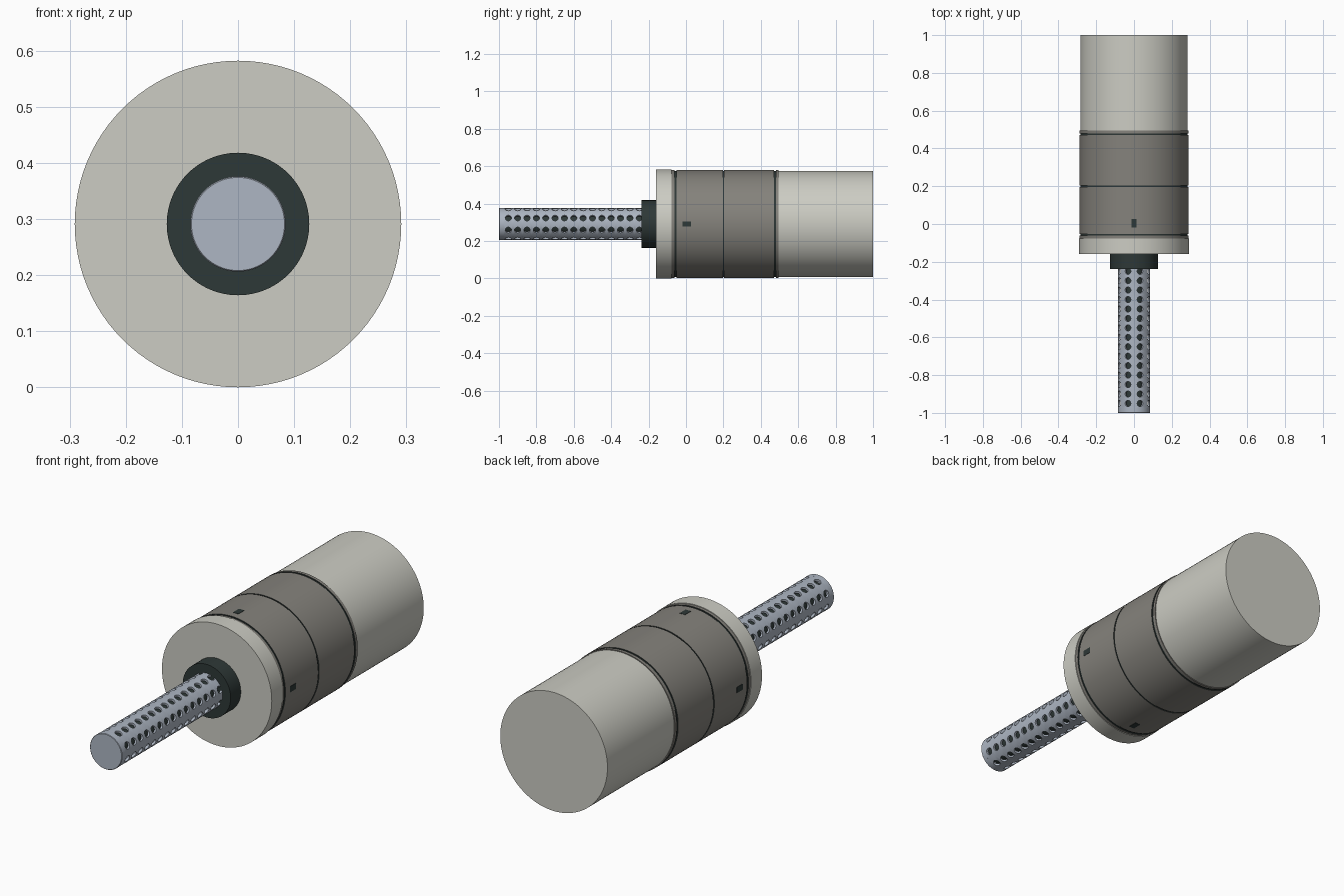
import bpy, bmesh, math
from mathutils import Matrix

if "Cube" in bpy.data.objects:
    bpy.data.objects.remove(bpy.data.objects["Cube"], do_unlink=True)

AXIS_Z = 0.291
TUBE_R = 0.085


def linear(c):
    return c / 12.92 if c <= 0.04045 else ((c + 0.055) / 1.055) ** 2.4


def material(name, *srgb):
    m = bpy.data.materials.new(name)
    m.use_nodes = True
    col = (*[linear(c) for c in srgb], 1.0)
    m.diffuse_color = col
    m.node_tree.nodes["Principled BSDF"].inputs["Base Color"].default_value = col
    return m


PALE = material("pale warm grey", 0.80, 0.80, 0.765)
GREY = material("mid warm grey", 0.52, 0.51, 0.485)
DARK = material("dark green black", 0.18, 0.22, 0.215)
STEEL = material("blue steel", 0.68, 0.715, 0.765)


def finish(bm, name, mats):
    me = bpy.data.meshes.new(name)
    bm.to_mesh(me)
    bm.free()
    ob = bpy.data.objects.new(name, me)
    bpy.context.collection.objects.link(ob)
    ob.location.z = AXIS_Z
    for m in mats:
        me.materials.append(m)
    bpy.ops.object.select_all(action='DESELECT')
    ob.select_set(True)
    bpy.context.view_layer.objects.active = ob
    return ob


def smooth():
    bpy.ops.object.shade_smooth_by_angle(angle=math.radians(30))


def lathe(name, profile, mats, rule=None, segs=96):
    """Closed solid of revolution about y from (y, radius) points."""
    bm = bmesh.new()
    rings = []
    for y, r in profile:
        rings.append([bm.verts.new((r * math.cos(a), y, r * math.sin(a)))
                      for a in (math.tau * i / segs for i in range(segs))])
    for k, (lo, hi) in enumerate(zip(rings, rings[1:])):
        for i in range(segs):
            j = (i + 1) % segs
            f = bm.faces.new((lo[i], lo[j], hi[j], hi[i]))
            if rule:
                f.material_index = rule(k)
    bm.faces.new(rings[0])
    bm.faces.new(rings[-1])
    bmesh.ops.recalc_face_normals(bm, faces=bm.faces)
    ob = finish(bm, name, mats)
    smooth()
    return ob


# Main housing: front cap, banded sleeve and rear barrel
lathe("front_cap", [(-0.16, 0.291), (-0.077, 0.291)], [PALE])
lathe("rear_barrel", [(0.49, 0.284), (1.0, 0.284)], [PALE])

# Sleeve with three dark recessed grooves
R_SLEEVE, R_GROOVE = 0.288, 0.284
profile = [(-0.077, R_SLEEVE)]
for centre, width in ((-0.057, 0.01), (0.2, 0.007), (0.475, 0.01)):
    a, b = centre - width / 2, centre + width / 2
    profile += [(a, R_SLEEVE), (a, R_GROOVE), (b, R_GROOVE), (b, R_SLEEVE)]
profile.append((0.495, R_SLEEVE))
lathe("sleeve", profile, [GREY, DARK], lambda k: 1 if k % 4 else 0)

# Four slot marks around the sleeve
for i, side in enumerate(("left", "top", "right", "bottom")):
    bm = bmesh.new()
    turn = Matrix.Rotation(-i * math.pi / 2, 4, 'Y')
    bmesh.ops.create_cube(bm, size=1.0, matrix=turn
                          @ Matrix.Translation((R_SLEEVE - 0.002, 0.005, 0))
                          @ Matrix.Diagonal((0.006, 0.045, 0.028, 1)))
    finish(bm, "slot_" + side, [DARK])

# Collar, inner core and closed tip of the probe
lathe("collar", [(-0.237, 0.127), (-0.16, 0.127)], [DARK])
lathe("inner_core", [(-0.976, 0.062), (-0.2, 0.062)], [DARK], segs=48)
lathe("probe_tip", [(-1.0, 0.083), (-0.998, TUBE_R), (-0.975, TUBE_R)],
      [STEEL], segs=64)

# Perforated tube: a wrapped grid of cells, each with a round hole
ROWS, COUNT, PITCH, HOLE, N = 8, 15, 0.05, 0.0165, 32
bm = bmesh.new()


def on_tube(angle, y):
    return bm.verts.new((TUBE_R * math.cos(angle), y, TUBE_R * math.sin(angle)))


for row in range(ROWS):
    a0 = math.tau * (row + 0.5) / ROWS
    for n in range(COUNT):
        y0 = -0.95 + n * PITCH
        inner, outer = [], []
        for t in range(N):
            c, s = math.cos(math.tau * t / N), math.sin(math.tau * t / N)
            m = max(abs(c), abs(s))
            inner.append(on_tube(a0 + HOLE * c / TUBE_R, y0 + HOLE * s))
            outer.append(on_tube(a0 + math.pi / ROWS * c / m, y0 + PITCH / 2 * s / m))
        for t in range(N):
            u = (t + 1) % N
            bm.faces.new((inner[u], outer[u], outer[t], inner[t]))
bmesh.ops.remove_doubles(bm, verts=bm.verts, dist=0.0002)
tube = finish(bm, "perforated_tube", [STEEL])
shell = tube.modifiers.new("wall", 'SOLIDIFY')
shell.thickness = 0.01
shell.offset = -1
bpy.ops.object.modifier_apply(modifier=shell.name)
smooth()
